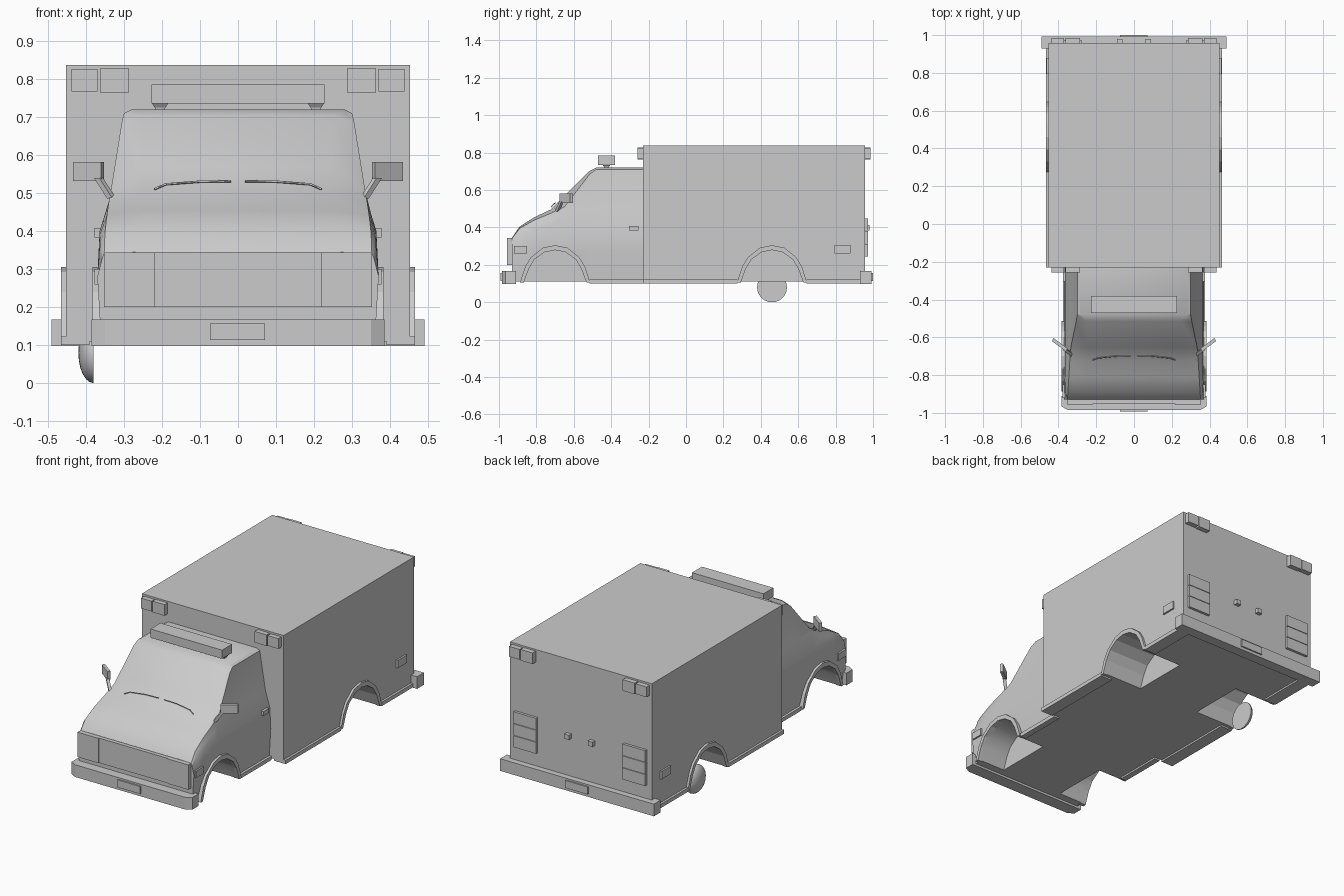
import bpy
import bmesh
import math
from mathutils import Vector

start_cube = bpy.data.objects.get("Cube")
if start_cube:
    bpy.data.objects.remove(start_cube, do_unlink=True)

# Single plain finish
grey = bpy.data.materials.new("plain_grey")
grey.use_nodes = True
grey.diffuse_color = (0.6, 0.6, 0.6, 1)
grey.node_tree.nodes["Principled BSDF"].inputs["Base Color"].default_value = (0.6, 0.6, 0.6, 1)

SIDES = {"left": 1, "right": -1}


def finish(name, bm, smooth=False):
    """Turn a bmesh into a named object."""
    bmesh.ops.recalc_face_normals(bm, faces=bm.faces[:])
    mesh = bpy.data.meshes.new(name)
    bm.to_mesh(mesh)
    bm.free()
    mesh.materials.append(grey)
    obj = bpy.data.objects.new(name, mesh)
    bpy.context.collection.objects.link(obj)
    if smooth:
        smooth_shade(obj)
    return obj


def smooth_shade(obj):
    bpy.ops.object.select_all(action="DESELECT")
    obj.select_set(True)
    bpy.context.view_layer.objects.active = obj
    bpy.ops.object.shade_smooth_by_angle(angle=math.radians(30))


def loft(name, rings, smooth=False):
    """Skin a row of closed rings and cap both ends."""
    bm = bmesh.new()
    rows = [[bm.verts.new(p) for p in ring] for ring in rings]
    count = len(rows[0])
    for a, b in zip(rows, rows[1:]):
        for i in range(count):
            j = (i + 1) % count
            bm.faces.new((a[i], a[j], b[j], b[i]))
    bm.faces.new(rows[0])
    bm.faces.new(rows[-1])
    return finish(name, bm, smooth)


def block(name, xs, ys, zs):
    """Axis-aligned box from its ranges."""
    rings = [[(x, ys[0], zs[0]), (x, ys[1], zs[0]), (x, ys[1], zs[1]), (x, ys[0], zs[1])] for x in xs]
    return loft(name, rings)


def pair(name, xs, ys, zs):
    """The same box on both sides."""
    for side, s in SIDES.items():
        block(f"{side}_{name}", [s * x for x in xs], ys, zs)


def side_prism(name, outline, xs, smooth=False):
    """Extrude a (y, z) outline across x."""
    return loft(name, [[(x, y, z) for y, z in outline] for x in xs], smooth)


def arch(centre, half):
    """Mirror half an arch about its centre."""
    points = [(-d, z) for d, z in half] + [(d, z) for d, z in half[-2::-1]]
    return [(centre + d, z) for d, z in points]


# Cab: cross-sections from nose to rear wall
# y, shoulder x z, top edge x z, inner top x z
stations = [
    (-0.93, 0.357, 0.33, 0.352, 0.342, 0.25, 0.345),
    (-0.89, 0.362, 0.375, 0.35, 0.395, 0.25, 0.405),
    (-0.81, 0.364, 0.39, 0.345, 0.44, 0.25, 0.455),
    (-0.725, 0.364, 0.40, 0.34, 0.475, 0.25, 0.495),
    (-0.65, 0.364, 0.40, 0.334, 0.51, 0.25, 0.568),
    (-0.515, 0.364, 0.40, 0.306, 0.685, 0.25, 0.703),
    (-0.48, 0.364, 0.40, 0.30, 0.71, 0.28, 0.72),
    (-0.23, 0.364, 0.40, 0.30, 0.71, 0.28, 0.72),
]
rings = []
for y, sx, sz, ex, ez, ix, iz in stations:
    belt = (0.336, 0.49) if ez > 0.5 else ((sx + ex) / 2, (sz + ez) / 2)
    half = [(0.36, 0.11), (0.37, 0.28), (sx, sz), belt, (ex, ez), (ix, iz)]
    ring = half + [(-x, z) for x, z in reversed(half)]
    rings.append([(x, y, z) for x, z in ring])
cab = loft("cab", rings)

# Rear compartment
compartment = block("rear_compartment", (-0.452, 0.452), (-0.23, 0.957), (0.11, 0.837))

# Wheel wells cut into the bodies, with raised arch trims
outer = [(0.187, 0.107), (0.16, 0.19), (0.13, 0.24), (0.065, 0.292), (0, 0.305)]
inner = [(0.167, 0.107), (0.14, 0.18), (0.11, 0.23), (0.055, 0.268), (0, 0.279)]
wells = [("front", cab, -0.70, (0.35, 0.383)), ("rear", compartment, 0.46, (0.44, 0.465))]
for end, body, centre, trim_x in wells:
    opening = arch(centre, inner)
    first, last = opening[0], opening[-1]
    cut_outline = [(first[0], 0.0)] + opening + [(last[0], 0.0)]
    for side, s in SIDES.items():
        cutter = side_prism("well_cutter", cut_outline, (s * 0.2, s * 0.6))
        cutter.hide_render = True
        mod = body.modifiers.new("wheel_well", "BOOLEAN")
        mod.operation = "DIFFERENCE"
        mod.solver = "EXACT"
        mod.object = cutter
        bpy.context.view_layer.objects.active = body
        bpy.ops.object.modifier_apply(modifier=mod.name)
        bpy.data.objects.remove(cutter, do_unlink=True)
        trim = arch(centre, outer) + opening[::-1]
        side_prism(f"{side}_{end}_arch_trim", trim, [s * x for x in trim_x])
smooth_shade(cab)

# Sills between the wheel openings
pair("cab_sill", (0.34, 0.375), (-0.515, -0.23), (0.10, 0.122))
pair("middle_sill", (0.39, 0.465), (-0.23, 0.275), (0.10, 0.122))
pair("rear_sill", (0.39, 0.465), (0.645, 0.957), (0.10, 0.122))

# Bumpers with plates
nose = [(-0.385, -0.91), (-0.385, -0.965), (-0.35, -0.985), (0.35, -0.985), (0.385, -0.965), (0.385, -0.91)]
loft("front_bumper", [[(x, y, z) for x, y in nose] for z in (0.097, 0.167)])
block("rear_bumper", (-0.49, 0.49), (0.93, 0.992), (0.097, 0.167))
block("front_plate", (-0.073, 0.071), (-0.993, -0.984), (0.114, 0.157))
block("rear_plate", (-0.073, 0.071), (0.991, 1.0), (0.114, 0.157))

# Grille and headlamp panels
block("grille", (-0.22, 0.22), (-0.952, -0.92), (0.20, 0.343))
pair("headlamp", (0.22, 0.353), (-0.957, -0.92), (0.20, 0.343))

# Side markers and door handles
pair("front_side_marker", (0.35, 0.378), (-0.92, -0.85), (0.26, 0.30))
pair("rear_side_marker", (0.44, 0.462), (0.795, 0.88), (0.26, 0.305))
pair("door_handle", (0.35, 0.377), (-0.305, -0.255), (0.383, 0.408))

# Warning lamps at the upper corners of the compartment
for end, ys in {"front": (-0.258, -0.225), "rear": (0.95, 0.986)}.items():
    pair(f"{end}_outer_lamp", (0.37, 0.438), ys, (0.767, 0.826))
    pair(f"{end}_inner_lamp", (0.287, 0.363), ys, (0.764, 0.828))

# Tail lamps in three stacked segments, and rear door handles
for i in range(3):
    low = 0.245 + i * 0.069
    pair(f"tail_lamp_{i}", (0.275, 0.42), (0.95, 0.972), (low, low + 0.066))
pair("rear_door_handle", (0.06, 0.09), (0.95, 0.98), (0.385, 0.412))

# Light bar on tapered feet
block("light_bar", (-0.228, 0.228), (-0.47, -0.38), (0.735, 0.785))
for side, s in SIDES.items():
    rings = []
    for z, r in ((0.715, 0.012), (0.725, 0.014), (0.736, 0.022)):
        rings.append([(s * 0.205 + a * r, -0.425 + b * r, z) for a, b in ((-1, -1), (1, -1), (1, 1), (-1, 1))])
    loft(f"{side}_light_bar_foot", rings)

# Door mirrors, swept back, on slanted arms
for side, s in SIDES.items():
    ends = []
    for x, y in ((0.36, -0.675), (0.434, -0.62)):
        ends.append([(s * x, y, 0.532), (s * (x - 0.008), y + 0.016, 0.532),
                     (s * (x - 0.008), y + 0.016, 0.582), (s * x, y, 0.582)])
    loft(f"{side}_mirror", ends)
    arm = []
    for x, y, z in ((0.33, -0.69, 0.485), (0.365, -0.665, 0.54)):
        arm.append([(s * (x + a), y + b, z) for a, b in ((0, -0.012), (0.014, 0), (0, 0.012), (-0.01, 0))])
    loft(f"{side}_mirror_arm", arm)

# Wipers resting along the windscreen
for side, s in SIDES.items():
    curve = bpy.data.curves.new(f"{side}_wiper", "CURVE")
    curve.dimensions = "3D"
    curve.bevel_depth = 0.003
    curve.bevel_resolution = 0
    curve.use_fill_caps = True
    curve.materials.append(grey)
    path = [(0.22, -0.72, 0.51), (0.19, -0.71, 0.523), (0.1, -0.70, 0.53), (0.018, -0.698, 0.531)]
    spline = curve.splines.new("POLY")
    spline.points.add(len(path) - 1)
    for point, (x, y, z) in zip(spline.points, path):
        point.co = (s * x, y, z, 1)
    bpy.context.collection.objects.link(bpy.data.objects.new(f"{side}_wiper", curve))

# Lone domed hub under the rear right side
bm = bmesh.new()
bmesh.ops.create_uvsphere(bm, u_segments=24, v_segments=12, radius=0.08)
cut = bmesh.ops.bisect_plane(bm, geom=bm.verts[:] + bm.edges[:] + bm.faces[:], dist=0.0001,
                             plane_co=Vector(), plane_no=Vector((1, 0, 0)), clear_outer=True)
rim = [e for e in cut["geom_cut"] if isinstance(e, bmesh.types.BMEdge)]
bmesh.ops.holes_fill(bm, edges=rim or bm.edges[:], sides=0)
bmesh.ops.scale(bm, vec=(0.5, 1, 1), verts=bm.verts[:])
bmesh.ops.translate(bm, vec=(-0.38, 0.46, 0.08), verts=bm.verts[:])
finish("rear_right_hub", bm, smooth=True)
